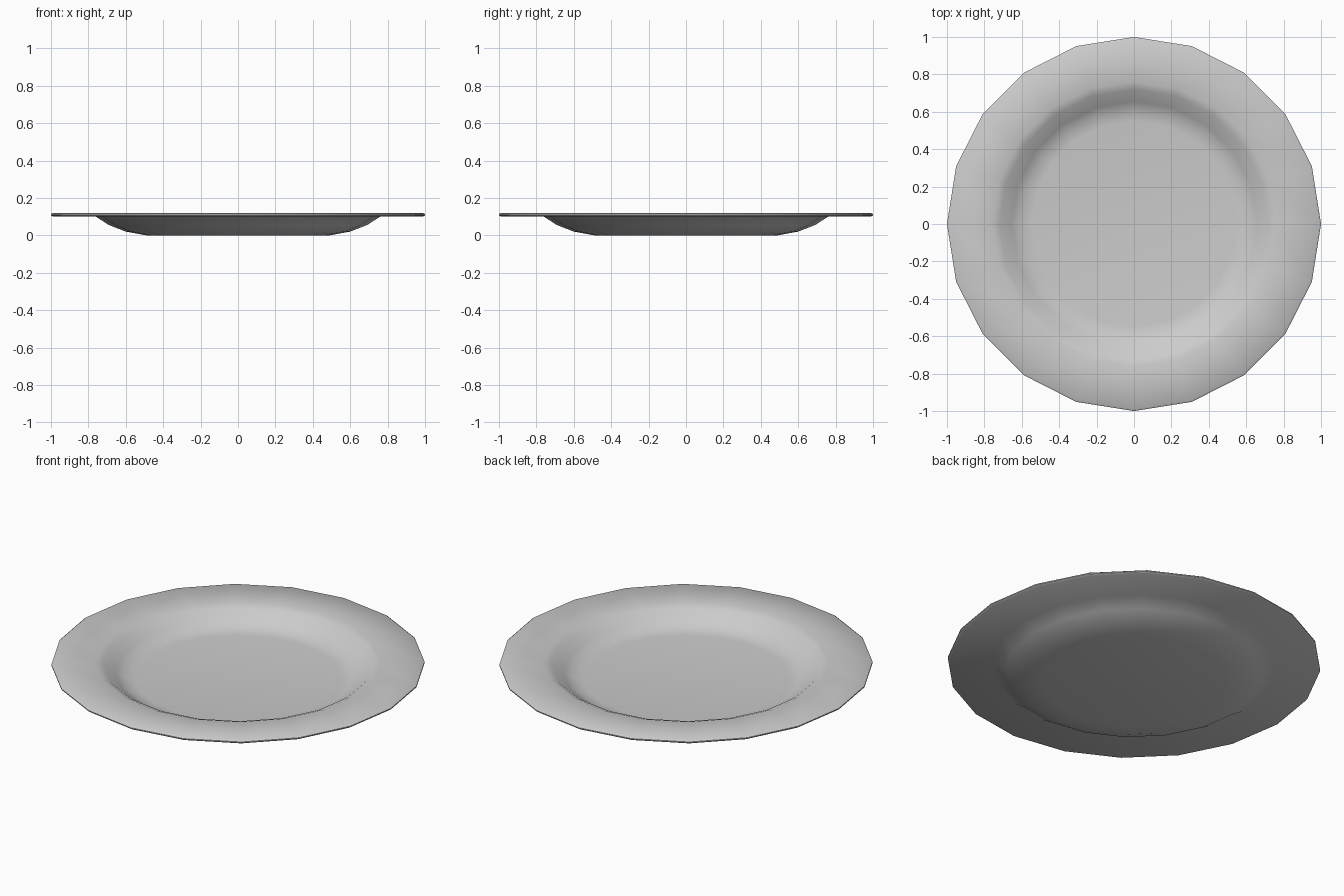
import bpy, bmesh
from math import cos, sin, tau, radians

if "Cube" in bpy.data.objects:
    bpy.data.objects.remove(bpy.data.objects["Cube"])

SIDES = 20
# radius, height: underside centre ring -> rim -> inner floor
PROFILE = [(0.49, 0.0), (0.60, 0.02), (0.69, 0.055), (0.76, 0.10),
           (0.99, 0.10), (1.0, 0.107), (1.0, 0.113), (0.99, 0.12),
           (0.76, 0.12), (0.72, 0.105), (0.655, 0.057), (0.61, 0.032), (0.55, 0.025)]

bm = bmesh.new()
rings = [[bm.verts.new((r * cos(tau * i / SIDES), r * sin(tau * i / SIDES), z))
          for i in range(SIDES)] for r, z in PROFILE]

# lathe the plate wall
for a, b in zip(rings, rings[1:]):
    for i in range(SIDES):
        j = (i + 1) % SIDES
        bm.faces.new((a[i], b[i], b[j], a[j]))

# flat foot and flat eating surface
bm.faces.new(rings[0])
bm.faces.new(rings[-1])
bmesh.ops.recalc_face_normals(bm, faces=bm.faces)

mesh = bpy.data.meshes.new("plate")
bm.to_mesh(mesh)
bm.free()
plate = bpy.data.objects.new("plate", mesh)
bpy.context.collection.objects.link(plate)

# smooth dish, crisp rim edge
bpy.context.view_layer.objects.active = plate
plate.select_set(True)
bpy.ops.object.shade_smooth_by_angle(angle=radians(40))
